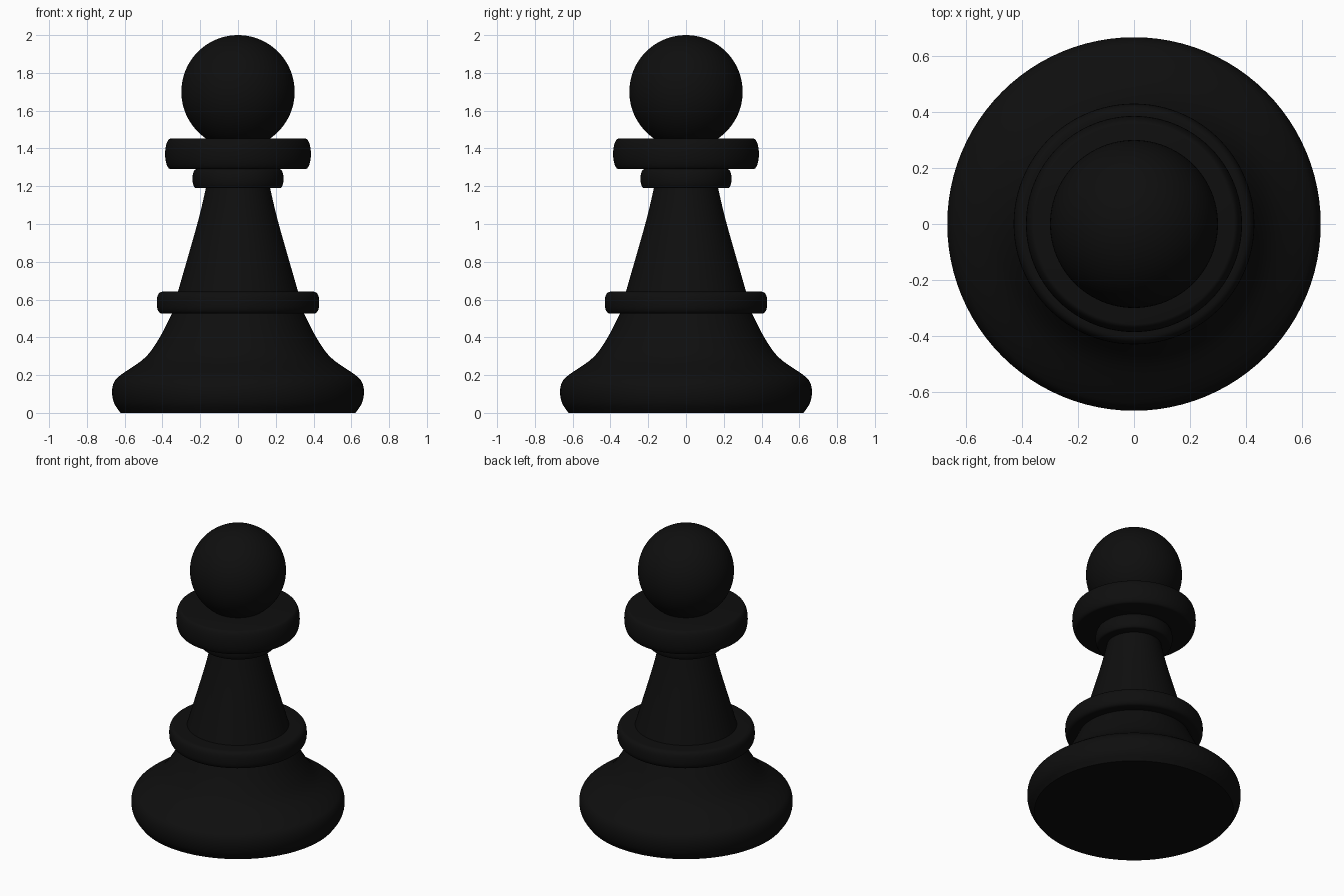
import bpy, bmesh, math
from mathutils import Vector

if "Cube" in bpy.data.objects:
    bpy.data.objects.remove(bpy.data.objects["Cube"])

SEGMENTS = 96

black = bpy.data.materials.new("black_lacquer")
black.diffuse_color = (0.0045, 0.0045, 0.0045, 1)
black.use_nodes = True
black.node_tree.nodes["Principled BSDF"].inputs["Base Color"].default_value = black.diffuse_color


def smooth(points, steps=6):
    """Catmull-Rom curve through (radius, height) points."""
    p = [Vector(q) for q in points]
    p = [2 * p[0] - p[1]] + p + [2 * p[-1] - p[-2]]
    out = []
    for a, b, c, d in zip(p, p[1:], p[2:], p[3:]):
        for i in range(steps):
            t = i / steps
            out.append(0.5 * (2 * b + (c - a) * t + (2 * a - 5 * b + 4 * c - d) * t * t
                              + (3 * b - a - 3 * c + d) * t ** 3))
    return [tuple(q) for q in out] + [tuple(points[-1])]


def bulge(r_edge, r_max, z0, z1, power=2.0, steps=16):
    """Rounded rim between two flat faces."""
    mid, half = (z0 + z1) / 2, (z1 - z0) / 2
    pts = []
    for i in range(steps + 1):
        a = math.pi * (i / steps - 0.5)
        c, s = max(math.cos(a), 0), math.sin(a)
        pts.append((r_edge + (r_max - r_edge) * c ** (2 / power),
                    mid + half * math.copysign(abs(s) ** (2 / power), s)))
    return pts


def lathe(name, profile):
    """Spin a bottom-to-top (radius, height) profile around z."""
    bm = bmesh.new()
    verts = [bm.verts.new((r, 0, z)) for r, z in profile]
    edges = [bm.edges.new(e) for e in zip(verts, verts[1:])]
    bmesh.ops.spin(bm, geom=verts + edges, cent=(0, 0, 0), axis=(0, 0, 1),
                   angle=2 * math.pi, steps=SEGMENTS, use_duplicate=False)
    bmesh.ops.remove_doubles(bm, verts=bm.verts, dist=1e-5)
    bmesh.ops.recalc_face_normals(bm, faces=bm.faces)
    # Open strips have no inside, so make sure the outermost face looks outward
    rim = max(bm.faces, key=lambda f: f.calc_center_median().xy.length)
    if rim.normal.dot(rim.calc_center_median()*Vector((1, 1, 0))) < 0:
        bmesh.ops.reverse_faces(bm, faces=bm.faces)
    mesh = bpy.data.meshes.new(name)
    bm.to_mesh(mesh)
    bm.free()
    obj = bpy.data.objects.new(name, mesh)
    bpy.context.collection.objects.link(obj)
    mesh.materials.append(black)
    bpy.ops.object.select_all(action='DESELECT')
    obj.select_set(True)
    bpy.context.view_layer.objects.active = obj
    bpy.ops.object.shade_smooth_by_angle(angle=math.radians(35))
    return obj


# Foot: flat underside, rounded rim, concave shoulder
lathe("base", [(0, 0)] + smooth([(0.622, 0), (0.655, 0.05), (0.667, 0.11), (0.655, 0.165),
                                 (0.615, 0.205), (0.495, 0.29), (0.42, 0.39), (0.35, 0.525)]))
# Ring between foot and stem
lathe("lower_ring", [(0.35, 0.525)] + bulge(0.395, 0.43, 0.525, 0.642, 2.6) + [(0.318, 0.642)])
# Tapered, slightly hollow stem
lathe("stem", smooth([(0.318, 0.642), (0.238, 0.92), (0.2, 1.06), (0.17, 1.19)]))
# Small ring under the collar
lathe("neck_ring", [(0.17, 1.19)] + bulge(0.222, 0.241, 1.19, 1.29) + [(0.222, 1.29)])
# Wide collar
lathe("collar", [(0.222, 1.29)] + bulge(0.357, 0.386, 1.29, 1.452) + [(0.1, 1.452)])
# Ball head, sunk slightly into the collar
R, ZC = 0.3, 1.7
lathe("head", [(R * math.sin(math.pi * i / 40) if 0 < i < 40 else 0,
                ZC - R * math.cos(math.pi * i / 40)) for i in range(41)])
